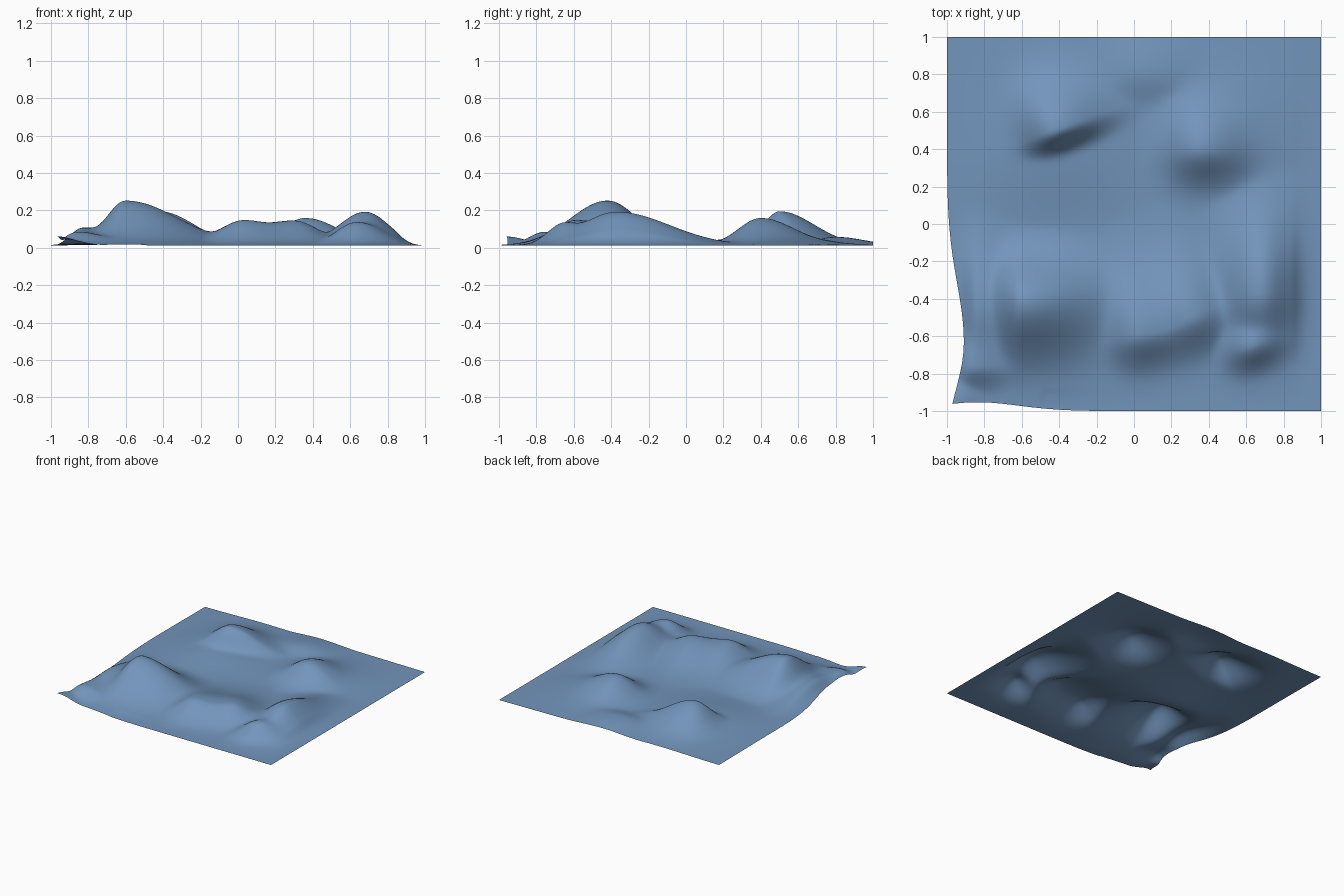
import bpy, bmesh
from math import exp, sin, cos, radians

BASE = 0.012
N = 140

# Hills: centre x, y, height, spread left, right, front, back, turn in degrees
HILLS = [
    (-0.60, -0.42, 0.240, 0.15, 0.40, 0.28, 0.23, 0),    # main peak
    (-0.83, -0.45, 0.095, 0.09, 0.20, 0.28, 0.32, 0),    # left shelf
    (-0.86, -0.76, 0.072, 0.10, 0.22, 0.11, 0.25, 0),    # ridge to the corner
    (-0.96, -0.96, 0.048, 0.15, 0.13, 0.15, 0.15, 0),    # raised corner
    (0.03, -0.59, 0.135, 0.18, 0.26, 0.16, 0.34, 10),    # front ridge
    (0.30, -0.50, 0.132, 0.25, 0.20, 0.17, 0.32, 25),
    (0.68, -0.37, 0.180, 0.20, 0.18, 0.27, 0.40, 0),     # right ridge
    (0.63, -0.65, 0.120, 0.15, 0.19, 0.12, 0.14, 20),
    (0.36, 0.40, 0.146, 0.19, 0.25, 0.17, 0.25, 0),      # back right hill
    (0.42, 0.50, 0.045, 0.30, 0.35, 0.25, 0.33, 0),
    (-0.42, 0.50, 0.182, 0.19, 0.28, 0.11, 0.26, 20),    # back left hill
    (-0.48, 0.40, 0.050, 0.32, 0.40, 0.33, 0.45, 0),
    (0.05, 0.80, 0.046, 0.25, 0.28, 0.15, 0.22, 0),      # low back rise
]


def hill(x, y, cx, cy, h, left, right, front, back, turn):
    a = radians(turn)
    dx, dy = x - cx, y - cy
    u = dx * cos(a) + dy * sin(a)
    v = -dx * sin(a) + dy * cos(a)
    u /= right if u > 0 else left
    v /= back if v > 0 else front
    return h * exp(-u * u - v * v)


def height(x, y):
    # soft maximum blends the hills without piling them up
    z = sum(hill(x, y, *p) ** 3 for p in HILLS) ** (1 / 3)
    # keep the right, back and front right borders flat
    fade = min(1, (1 - x) / 0.15)
    if x > -0.5:
        fade *= min(1, (1 + y) / 0.12)
    dip = 0.012 * exp(-((x + 1) / 0.08) ** 2 - ((y + 0.63) / 0.12) ** 2)
    return max(0, BASE + z * fade - dip)


# Terrain sheet, pulled inwards along the left border and front left corner
bm = bmesh.new()
bmesh.ops.create_grid(bm, x_segments=N, y_segments=N, size=1)
for v in bm.verts:
    x, y = v.co.x, v.co.y
    spread = 0.44 if y > -0.63 else 0.35
    pull_x = 0.09 * exp(-((y + 0.63) / spread) ** 2) * max(0, 1 - (x + 1) / 0.5) ** 2
    pull_y = 0.047 * exp(-((x + 0.85) / 0.33) ** 2) * max(0, 1 - (y + 1) / 0.4) ** 2
    nx, ny = x + pull_x, y + pull_y
    v.co = (nx, ny, height(nx, ny))
for f in bm.faces:
    f.smooth = True
mesh = bpy.data.meshes.new("terrain")
bm.to_mesh(mesh)
bm.free()
terrain = bpy.data.objects.new("terrain", mesh)
bpy.context.collection.objects.link(terrain)

# Slate blue surface
mat = bpy.data.materials.new("slate_blue")
mat.diffuse_color = (0.17, 0.30, 0.50, 1)
mesh.materials.append(mat)
